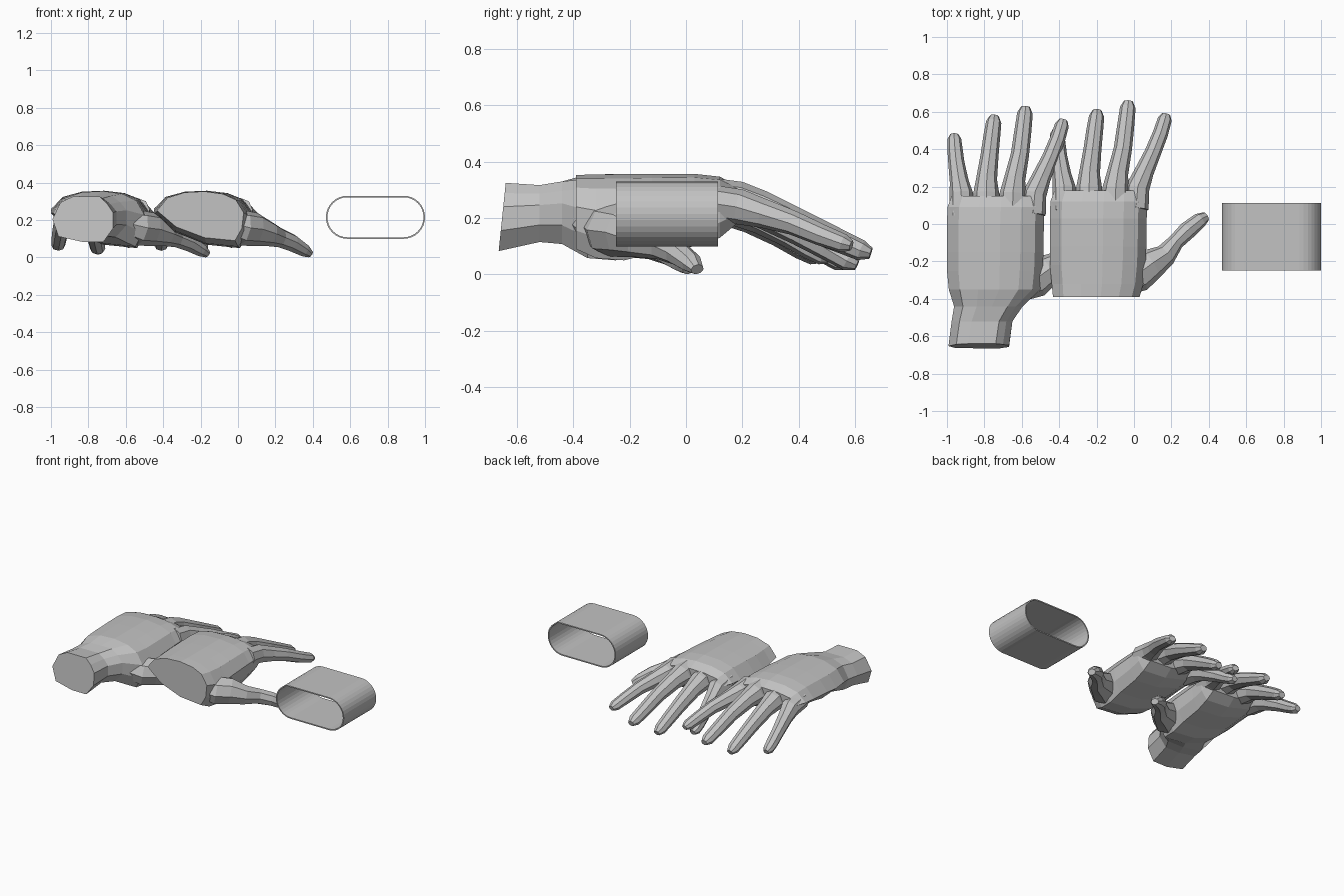
import bpy, bmesh, math
from mathutils import Vector

if "Cube" in bpy.data.objects:
    bpy.data.objects.remove(bpy.data.objects["Cube"])

grey = bpy.data.materials.new("plain grey")
grey.diffuse_color = (0.54, 0.54, 0.54, 1)
grey.use_nodes = True
grey.node_tree.nodes["Principled BSDF"].inputs["Base Color"].default_value = grey.diffuse_color


def finish(bm, name, location=(0, 0, 0)):
    bmesh.ops.recalc_face_normals(bm, faces=bm.faces[:])
    mesh = bpy.data.meshes.new(name)
    bm.to_mesh(mesh)
    bm.free()
    mesh.materials.append(grey)
    obj = bpy.data.objects.new(name, mesh)
    obj.location = location
    bpy.context.collection.objects.link(obj)
    return obj


def loft(bm, rings, closed=False):
    """Skin a row of equal rings; cap the ends, or join last to first."""
    rows = [[bm.verts.new(p) for p in ring] for ring in rings]
    n = len(rows[0])
    pairs = list(zip(rows, rows[1:])) + ([(rows[-1], rows[0])] if closed else [])
    for a, b in pairs:
        for i in range(n):
            j = (i + 1) % n
            bm.faces.new((a[i], a[j], b[j], b[i]))
    if not closed:
        bm.faces.new(rows[0])
        bm.faces.new(rows[-1])


def digit(path, sizes, scale=1.0, sides=8):
    """Tapered low-poly tube along a path, rings square to the path."""
    bm = bmesh.new()
    pts = [Vector(p) for p in path]
    rings = []
    for k, p in enumerate(pts):
        t = (pts[min(k + 1, len(pts) - 1)] - pts[max(k - 1, 0)]).normalized()
        side = t.cross(Vector((0, 0, 1))).normalized()
        up = side.cross(t)
        w, h = sizes[k]
        ring = []
        for i in range(sides):
            a = 2 * math.pi * i / sides
            ring.append(p + side * (w * scale * math.cos(a)) + up * (h * scale * math.sin(a)))
        rings.append(ring)
    loft(bm, rings)
    return finish(bm, "digit")


# Cross-section outlines in unit coordinates (across, up)
PALM = [(0, .61), (.12, .87), (.32, .98), (.55, 1), (.76, .95), (.91, .83),
        (1, .57), (.98, .25), (.9, 0), (.55, .06), (.22, .28)]
WRIST = [(0, .5), (.13, .87), (.33, 1), (.55, 1), (.78, 1), (.9, .85),
         (1, .65), (1, .3), (.84, 0), (.5, 0), (.1, .12)]

# Stations: y, left x, right x, bottom z, top z
PALM_ROWS = [(-.39, -.433, .03, .09, .353), (-.32, -.44, .05, .058, .355),
             (-.22, -.45, .062, .05, .356), (-.12, -.45, .066, .075, .357),
             (.03, -.45, .068, .10, .357), (.12, -.447, .072, .13, .347),
             (.18, -.425, .06, .18, .315)]
WRIST_ROWS = [(-.61, -.442, -.118, .083, .325), (-.49, -.425, -.10, .115, .317),
              (-.41, -.412, -.045, .108, .33)]

# Half width and half height along every finger, then the thumb
FINGER = [(.074, .070), (.070, .068), (.056, .056), (.048, .047),
          (.045, .042), (.041, .036), (.024, .020)]
THUMB = [(.085, .075), (.10, .095), (.086, .09), (.060, .066),
         (.043, .052), (.048, .047), (.041, .036), (.026, .02)]

INDEX_PATH = [(.01, .08, .255), (.018, .19, .24), (.055, .28, .215), (.10, .38, .183),
              (.14, .48, .14), (.165, .56, .11), (.172, .587, .102)]
MIDDLE_PATH = [(-.10, .06, .275), (-.098, .19, .26), (-.088, .27, .24), (-.06, .40, .185),
               (-.045, .52, .13), (-.033, .622, .085), (-.03, .656, .075)]
RING_PATH = [(-.24, .06, .27), (-.24, .19, .245), (-.238, .27, .22), (-.222, .40, .15),
             (-.21, .50, .093), (-.20, .575, .048), (-.197, .607, .033)]
LITTLE_PATH = [(-.37, .07, .25), (-.373, .19, .23), (-.385, .26, .195), (-.40, .36, .14),
               (-.408, .44, .09), (-.411, .485, .065), (-.411, .51, .056)]
THUMB_PATH = [(-.06, -.30, .18), (.02, -.265, .158), (.09, -.215, .15), (.17, -.165, .125),
              (.225, -.095, .105), (.285, -.035, .080), (.352, .02, .040), (.385, .04, .018)]


def section(outline, row, lean=0):
    y, x0, x1, z0, z1 = row
    return [(x0 + u * (x1 - x0), y + lean * (v - 1), z0 + v * (z1 - z0)) for u, v in outline]


def hand(name, location, with_wrist):
    bm = bmesh.new()
    rings = []
    # wrist stub with a slightly leaning cut end
    if with_wrist:
        rings += [section(WRIST, r, .025 if i == 0 else 0) for i, r in enumerate(WRIST_ROWS)]
    # palm
    rings += [section(PALM, r) for r in PALM_ROWS[1 if with_wrist else 0:]]
    loft(bm, rings)
    palm = finish(bm, name)
    # fingers and thumb, fused into the palm
    digits = [digit(INDEX_PATH, FINGER, .92), digit(MIDDLE_PATH, FINGER, 1.02),
              digit(RING_PATH, FINGER, 1.0), digit(LITTLE_PATH, FINGER, .9),
              digit(THUMB_PATH, THUMB)]
    for d in digits:
        mod = palm.modifiers.new("fuse", 'BOOLEAN')
        mod.operation = 'UNION'
        mod.solver = 'EXACT'
        mod.object = d
    bpy.context.view_layer.update()
    graph = bpy.context.evaluated_depsgraph_get()
    fused = bpy.data.meshes.new_from_object(palm.evaluated_get(graph))
    palm.modifiers.clear()
    palm.data = fused
    for d in digits:
        bpy.data.objects.remove(d)
    palm.location = location


hand("hand_without_wrist", (0, 0, 0), False)
hand("hand_with_wrist", (-.55, -.03, 0), True)


# Flattened open sleeve
def stadium(radius, y, half=.15, steps=16):
    pts = []
    for s, start in ((1, -math.pi / 2), (-1, math.pi / 2)):
        for i in range(steps + 1):
            a = start + math.pi * i / steps
            pts.append((s * half + radius * math.cos(a), y, radius * math.sin(a)))
    return pts


bm = bmesh.new()
loft(bm, [stadium(.115, -.248), stadium(.115, .113),
          stadium(.107, .113), stadium(.107, -.248)], closed=True)
finish(bm, "palm_sleeve", (.735, 0, .215))
